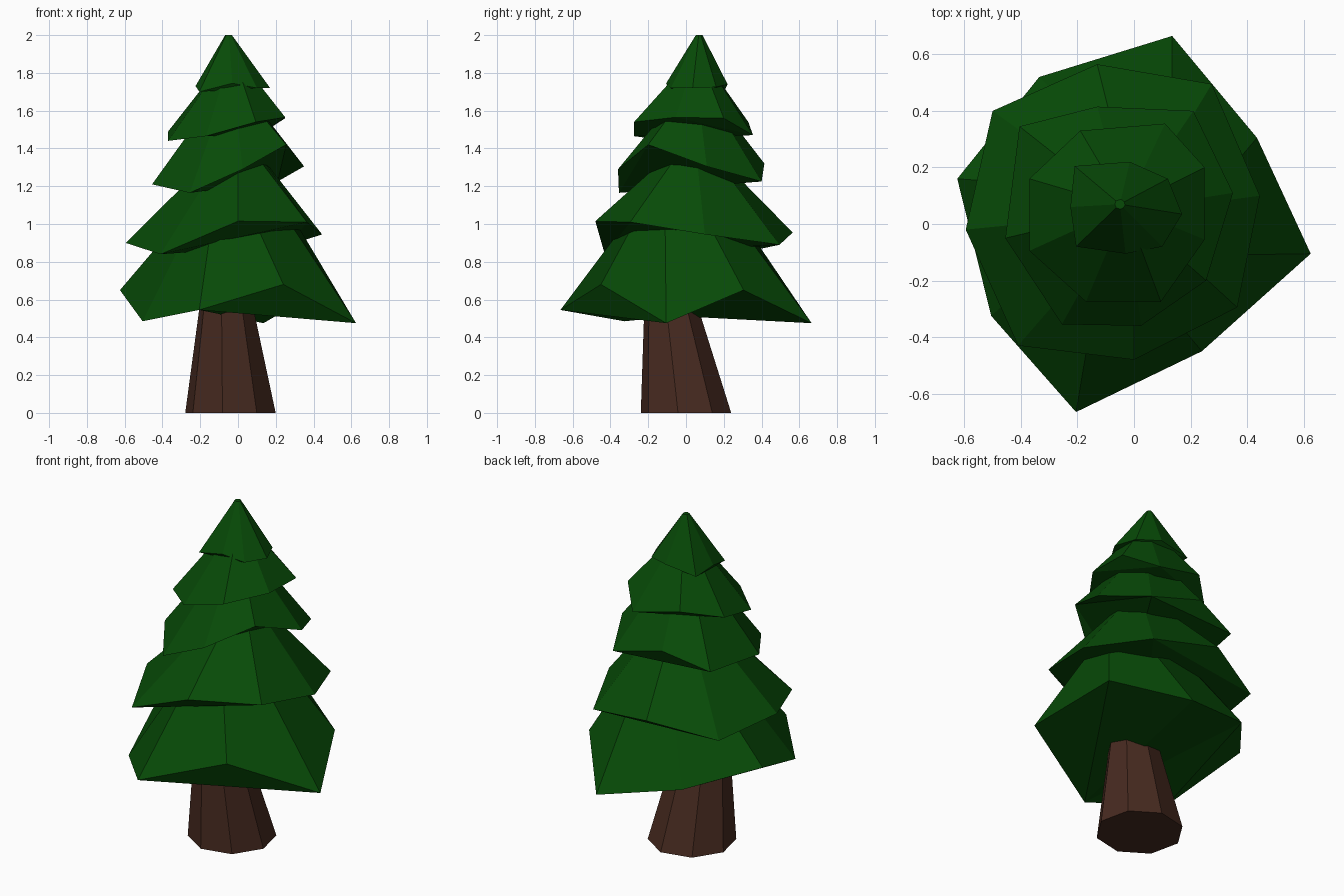
import bpy, bmesh, math
from mathutils import Vector, Matrix


def material(name, rgb):
    m = bpy.data.materials.new(name)
    m.diffuse_color = (*rgb, 1)
    return m


green = material("needle green", (0.0022, 0.070, 0.0022))
brown = material("bark brown", (0.062, 0.023, 0.014))

# Underside folds: corner ears around an inner quad
EARS = ((7, 0, 1), (1, 2, 3), (3, 4, 5), (5, 6, 7), (1, 3, 5), (5, 7, 1))
# Bottom layer: folds fanned from its front corner
FAN = ((6, 7, 0), (6, 0, 1), (6, 1, 2), (6, 2, 3), (6, 3, 5), (5, 3, 4))


def loft(name, low, high, mat, folds=EARS):
    """Flat-faced solid between two rings of eight points, closed at both ends."""
    bm = bmesh.new()
    a = [bm.verts.new(p) for p in low]
    b = [bm.verts.new(p) for p in high]
    n = len(a)
    for i in range(n):
        j = (i + 1) % n
        bm.faces.new((a[i], a[j], b[j], b[i]))
    for f in folds:
        bm.faces.new([a[k] for k in f])
    bm.faces.new(b)
    bmesh.ops.recalc_face_normals(bm, faces=bm.faces)
    me = bpy.data.meshes.new(name)
    bm.to_mesh(me)
    bm.free()
    me.materials.append(mat)
    ob = bpy.data.objects.new(name, me)
    bpy.context.collection.objects.link(ob)
    return ob


def ring(x, y, z, r, phase=-10, n=8):
    return [(x + r * math.cos(math.radians(phase) + k * math.tau / n),
             y + r * math.sin(math.radians(phase) + k * math.tau / n), z)
            for k in range(n)]


def tier(name, top, r, rim, twist=0, folds=EARS):
    """Branch layer: uneven rim drawn up to a small, twisted ring around 'top'."""
    c = Vector(top)
    turn = Matrix.Rotation(math.radians(twist), 3, 'Z')
    high = []
    for p in rim:
        d = Vector((p[0] - c.x, p[1] - c.y, 0)).normalized()
        high.append(c + turn @ d * r)
    loft(name, rim, high, green, folds)


# Leaning trunk
loft("trunk", ring(-0.04, 0, 0, 0.243), ring(-0.065, -0.09, 0.64, 0.13), brown)

# Branch layers, rim points counter-clockwise
tier("bottom_branches", (0.02, 0.0, 1.22), 0.16, [
    (0.625, -0.105, 0.475), (0.435, 0.305, 0.65), (0.135, 0.665, 0.475),
    (-0.335, 0.52, 0.575), (-0.625, 0.16, 0.65), (-0.505, -0.325, 0.485),
    (-0.205, -0.665, 0.545), (0.24, -0.45, 0.68)], -35, FAN)
tier("lower_branches", (0.0, 0.04, 1.40), 0.09, [
    (0.445, 0.10, 0.945), (0.275, 0.495, 0.89), (-0.13, 0.565, 0.955),
    (-0.50, 0.40, 0.87), (-0.595, -0.02, 0.90), (-0.41, -0.43, 0.84),
    (0.0, -0.48, 1.015), (0.365, -0.295, 1.01)])
tier("middle_branches", (-0.03, 0.05, 1.68), 0.09, [
    (0.35, 0.11, 1.305), (0.21, 0.40, 1.225), (-0.13, 0.415, 1.32),
    (-0.405, 0.345, 1.24), (-0.455, -0.05, 1.21), (-0.255, -0.355, 1.165),
    (0.025, -0.36, 1.29), (0.255, -0.20, 1.42)])
tier("upper_branches", (-0.03, 0.06, 1.85), 0.06, [
    (0.25, 0.20, 1.56), (0.11, 0.355, 1.47), (-0.19, 0.33, 1.54),
    (-0.37, 0.16, 1.49), (-0.37, -0.095, 1.44), (-0.17, -0.275, 1.465),
    (0.095, -0.275, 1.54), (0.25, -0.055, 1.565)])
tier("tree_top", (-0.05, 0.07, 2.0), 0.018, [
    (0.17, 0.035, 1.72), (0.12, 0.16, 1.725), (-0.015, 0.22, 1.74),
    (-0.21, 0.205, 1.71), (-0.225, 0.06, 1.73), (-0.205, -0.08, 1.70),
    (-0.03, -0.105, 1.745), (0.10, -0.08, 1.72)])
